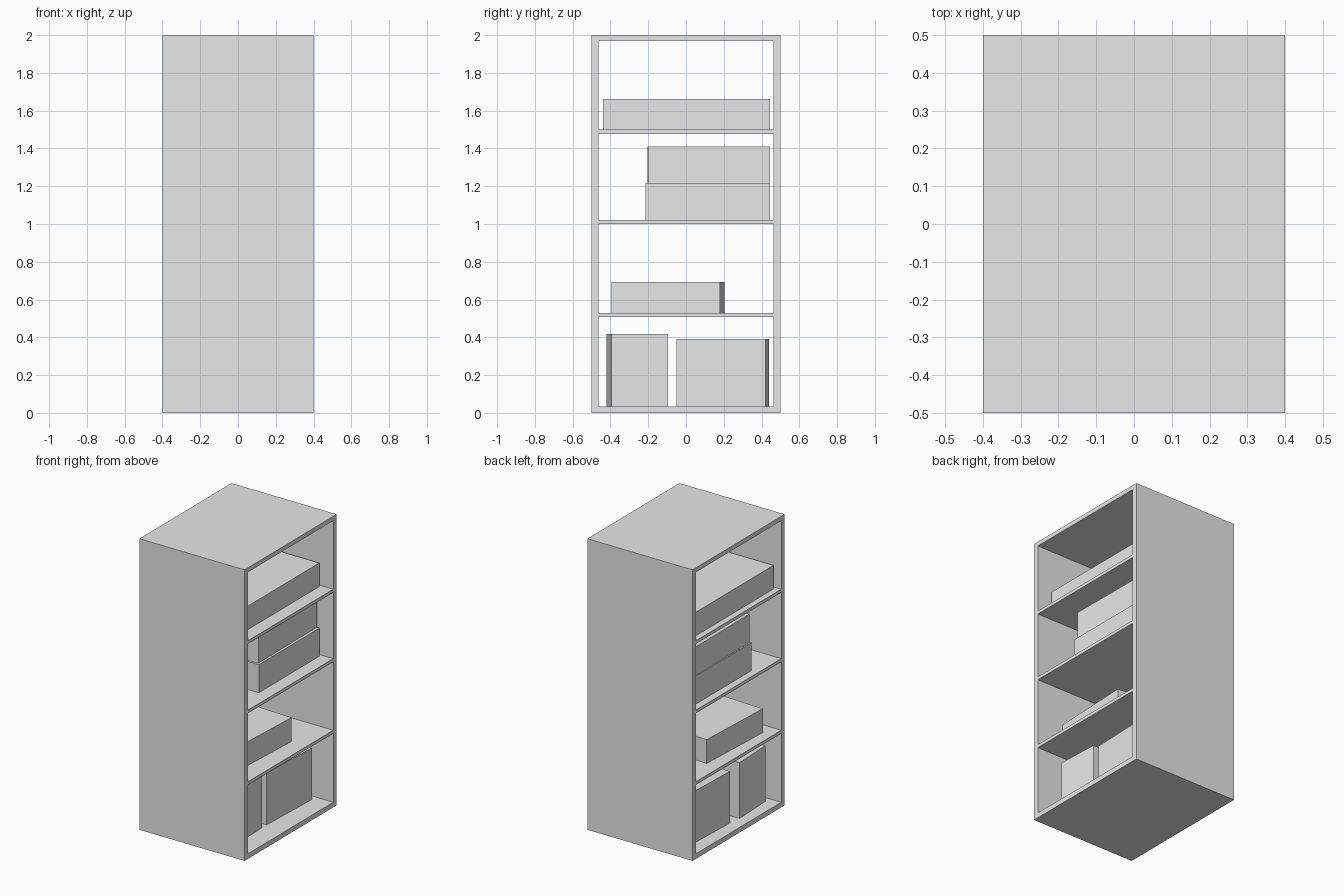
import bpy

if "Cube" in bpy.data.objects:
    bpy.data.objects.remove(bpy.data.objects["Cube"])

grey = bpy.data.materials.new("plain grey")
grey.diffuse_color = (0.8, 0.8, 0.8, 1)
grey.use_nodes = True
grey.node_tree.nodes["Principled BSDF"].inputs["Base Color"].default_value = grey.diffuse_color


def block(name, centre, size, turn=0.0):
    """Solid block: centre, full size and a turn about z in radians."""
    bpy.ops.mesh.primitive_cube_add(size=1, location=centre, rotation=(0, 0, turn))
    ob = bpy.context.object
    ob.name = name
    ob.scale = size
    bpy.ops.object.transform_apply(location=False, rotation=False, scale=True)
    ob.data.materials.append(grey)
    return ob


def standing(name, x, y, wide, deep, bottom, top, turn=0.0):
    """Block given by its plan and its bottom and top heights."""
    return block(name, (x, y, (bottom + top) / 2), (wide, deep, top - bottom), turn)


W, D, H = 0.8, 1.0, 2.0     # cabinet size
T = 0.037                   # wall thickness
INNER = D - 2 * T

# Cabinet shell, open at both x ends
for side, label in ((-1, "front"), (1, "back")):
    standing(label + "_wall", 0, side * (D - T) / 2, W, T, 0, H)
standing("floor_panel", 0, 0, W, INNER, 0, 0.035)
standing("top_panel", 0, 0, W, INNER, H - 0.03, H)

# Shelves
for i, z in enumerate((0.508, 1.0, 1.477)):
    standing(f"shelf_{i + 1}", 0, 0, W, INNER, z, z + 0.022)

# Stored boxes, some slightly turned
standing("floor_box_front", -0.03, -0.258, 0.575, 0.30, 0.035, 0.418, 0.043)
standing("floor_box_back", -0.023, 0.195, 0.565, 0.47, 0.035, 0.39, -0.035)
standing("low_shelf_box", -0.022, -0.095, 0.583, 0.575, 0.53, 0.694, -0.043)
standing("stacked_box_lower", -0.02, 0.115, 0.658, 0.66, 1.022, 1.215)
standing("stacked_box_upper", -0.025, 0.12, 0.633, 0.645, 1.215, 1.411, 0.008)
standing("top_shelf_box", -0.026, 0.003, 0.664, 0.885, 1.499, 1.661)
